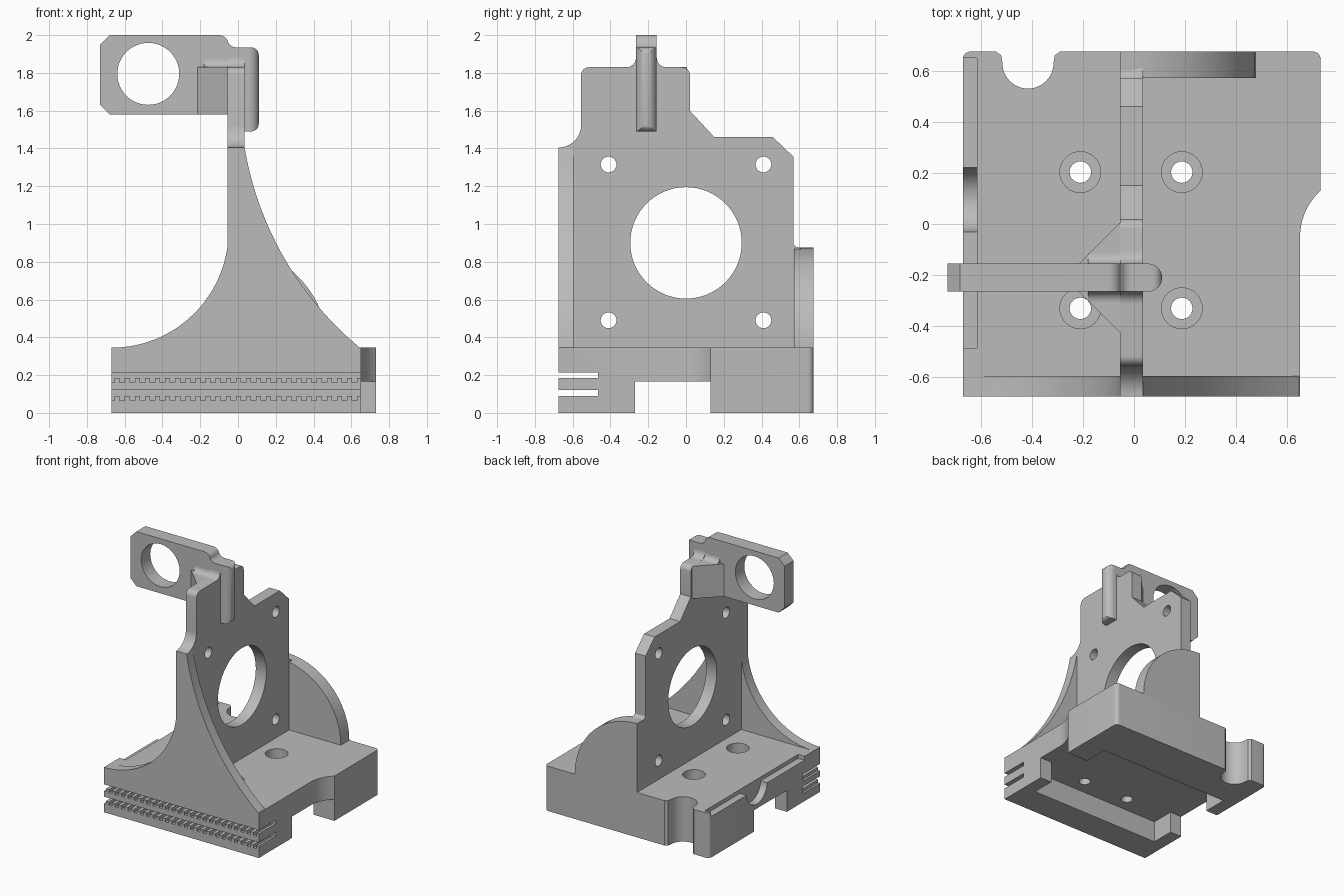
import bpy, bmesh
from math import cos, sin, radians, hypot, atan2, degrees

if "Cube" in bpy.data.objects:
    bpy.data.objects.remove(bpy.data.objects["Cube"], do_unlink=True)

grey = bpy.data.materials.new("plain grey")
grey.use_nodes = True
grey.diffuse_color = (0.5, 0.5, 0.5, 1)
grey.node_tree.nodes["Principled BSDF"].inputs["Base Color"].default_value = (0.5, 0.5, 0.5, 1)


def arc(cx, cy, r, a0, a1, n=16):
    steps = [radians(a0 + (a1 - a0) * i / n) for i in range(n + 1)]
    return [(cx + r * cos(a), cy + r * sin(a)) for a in steps]


def circle(cx, cy, r, n=48):
    return arc(cx, cy, r, 0, 360, n)[:-1]


def rect(x0, x1, y0, y1):
    return [(x0, y0), (x1, y0), (x1, y1), (x0, y1)]


def prism(name, pts, axis, lo, hi):
    """Extrude a 2D outline along the given axis between lo and hi."""
    place = {"x": lambda a, b, t: (t, a, b),
             "y": lambda a, b, t: (a, t, b),
             "z": lambda a, b, t: (a, b, t)}[axis]
    bm = bmesh.new()
    ends = [[bm.verts.new(place(a, b, t)) for a, b in pts] for t in (lo, hi)]
    for ring in ends:
        bm.faces.new(ring)
    for i in range(len(pts)):
        j = (i + 1) % len(pts)
        bm.faces.new((ends[0][i], ends[0][j], ends[1][j], ends[1][i]))
    bmesh.ops.recalc_face_normals(bm, faces=bm.faces)
    mesh = bpy.data.meshes.new(name)
    bm.to_mesh(mesh)
    bm.free()
    mesh.materials.append(grey)
    obj = bpy.data.objects.new(name, mesh)
    bpy.context.collection.objects.link(obj)
    return obj


def activate(obj):
    bpy.ops.object.select_all(action="DESELECT")
    obj.select_set(True)
    bpy.context.view_layer.objects.active = obj


def cut(obj, pts, axis, lo, hi):
    """Subtract a prism from the object."""
    cutter = prism("cutter", pts, axis, lo, hi)
    cutter.hide_render = True
    activate(obj)
    mod = obj.modifiers.new("cut", "BOOLEAN")
    mod.operation, mod.solver, mod.object = "DIFFERENCE", "EXACT", cutter
    bpy.ops.object.modifier_apply(modifier=mod.name)
    bpy.data.objects.remove(cutter, do_unlink=True)


def finish(obj):
    activate(obj)
    bpy.ops.object.shade_smooth_by_angle()


L, R, F, B, TOP = -0.67, 0.65, -0.675, 0.675, 0.345   # base limits
PL, PR = -0.055, 0.035                                # upright plate sides

# Base block: stepped right side, open round slot at the back
outline = [(L, F), (R, F)]
outline += arc(0.8925, -0.05, 0.2425, 180, 132)
outline += arc(0.7, 0.645, 0.03, 0, 90, 6)
outline += [(-0.29, B), (-0.31, 0.66)]
outline += arc(-0.415, 0.63, 0.1, 0, -180, 24)
outline += [(-0.52, 0.66), (-0.54, B)]
outline += arc(L + 0.03, 0.645, 0.03, 90, 180, 6)
base = prism("base", outline, "z", 0, TOP)

# Underside channel and wider carriage pocket
cut(base, rect(-0.27, 0.13, -0.1, 0.165), "x", -1, 1)
cut(base, rect(-0.57, 0.55, -0.45, 0.32), "z", -0.1, 0.165)

# Counterbored screw holes
for x in (-0.21, 0.187):
    for y in (-0.33, 0.203):
        cut(base, circle(x, y, 0.042, 24), "z", -0.1, 0.5)
        cut(base, circle(x, y, 0.08, 32), "z", 0.27, 0.5)

# Lowered ledge with round scoop on the left edge
cut(base, rect(-0.8, -0.615, -0.485, 0.65), "z", 0.315, 0.5)
cut(base, circle(0.095, 0.325, 0.126), "x", -0.8, -0.615)

# Toothed belt slots across the front
pitch = 0.0535
for z in (0.09, 0.185):
    comb = [(-0.8, z + 0.03), (-0.8, z)]
    x = L - 0.01
    while x < R + 0.02:
        comb += [(x, z), (x, z - 0.024), (x + pitch / 2, z - 0.024), (x + pitch / 2, z)]
        x += pitch
    comb += [(0.8, z), (0.8, z + 0.03)]
    cut(base, comb, "y", -0.8, -0.465)
finish(base)

# Upright plate with a round opening and four screw holes
side = [(F, 0.3), (F, 1.405)]
side += arc(F, 1.525, 0.12, -90, 0, 12)
side += arc(-0.515, 1.79, 0.04, 180, 90, 6)
side += arc(-0.315, 1.88, 0.05, -90, 0, 6)
side += arc(-0.105, 1.88, 0.05, 180, 270, 6)
side += arc(-0.02, 1.79, 0.04, 90, 0, 6)
side += [(0.02, 1.6), (0.15, 1.46), (0.46, 1.46), (0.57, 1.355), (0.57, 0.3)]
plate = prism("upright_plate", side, "x", PL, PR)
cut(plate, circle(0, 0.9, 0.295, 64), "x", -1, 1)
for y in (-0.41, 0.41):
    for z in (0.49, 1.315):
        cut(plate, circle(y, z, 0.042, 24), "x", -1, 1)
finish(plate)

# Front brace: two sweeping concave edges meeting the plate
cx, cz, r = 1.596, 1.715, 1.592
x0, z0, x1, z1 = PR, 1.405, 0.645, TOP
mx, mz, half = (x0 + x1) / 2, (z0 + z1) / 2, hypot(x1 - x0, z1 - z0) / 2
r = (half ** 2 + 0.11 ** 2) / 0.22
k = (r - 0.11) / (2 * half)
cx, cz = mx + (z0 - z1) * k, mz + (x1 - x0) * k
a0 = degrees(atan2(z0 - cz, x0 - cx)) % 360
a1 = degrees(atan2(z1 - cz, x1 - cx)) % 360
brace = [(L, 0.3)] + arc(L, 0.965, 0.62, -90, -7.3, 28)[:1]
brace = [(L, 0.3)] + [p for p in arc(L, 0.965, 0.62, -90, -7.8, 28)]
brace += [(PL, 1.405)] + arc(cx, cz, r, a0, a1, 28) + [(R, TOP), (R, 0.3)]
finish(prism("front_brace", brace, "y", F, -0.595))

# Back brace: quarter disc
back = [(PL, 0.3)] + arc(PL, TOP, 0.53, 90, 0, 28) + [(0.475, 0.3)]
finish(prism("back_brace", back, "y", 0.572, B))

# Small fillet between plate and back brace
corner = [(0.56, 0.86)] + arc(0.6, 0.91, 0.035, 180, 270, 6) + [(0.62, 0.86)]
finish(prism("brace_fillet", corner, "x", PL, PR))

# Sensor arm with ring hole, chamfered end and stepped top
TF, TB = -0.265, -0.155
arm = [(-0.73, 1.63), (-0.68, 1.58), (PR, 1.58), (PR, 1.935)]
arm += arc(-0.01, 1.98, 0.045, -90, -150, 5)
arm += arc(-0.1, 1.95, 0.05, 10, 90, 6)
arm += [(-0.68, 2.0), (-0.73, 1.95)]
holder = prism("sensor_arm", arm, "y", TF, TB)
cut(holder, circle(-0.475, 1.795, 0.164, 48), "y", -1, 1)
finish(holder)

# Rounded rib wrapping over the plate's right face
nose = [(-0.04, TF)] + arc(0.055, -0.21, 0.055, -90, 90, 16) + [(-0.04, TB)]
rib = prism("arm_rib", nose, "z", 1.49, 1.935)
for z, s in ((1.935, -1), (1.49, 1)):
    round_off = [(0.13, z - s * 0.02), (0.13, z + s * 0.04)]
    round_off += arc(0.07, z + s * 0.04, 0.04, 0, -90 * s, 6) + [(0.07, z - s * 0.02)]
    cut(rib, round_off, "y", -0.5, 0.1)
finish(rib)

# Gusset between plate and arm, with a fillet along its top
gusset = [(PL, 0.005), (-0.215, TB), (-0.215, TF), (PL, -0.425)]
prism("arm_gusset", gusset, "z", 1.58, 1.83)
for name, y, s in (("front", TF, -1), ("back", TB, 1)):
    lip = [(y, 1.82)] + [(y + s * (0.04 - u), v) for u, v in arc(0, 1.87, 0.04, -90, 0, 6)]
    fillet = prism(name + "_arm_fillet", lip, "x", -0.18, PL)
    finish(fillet)
